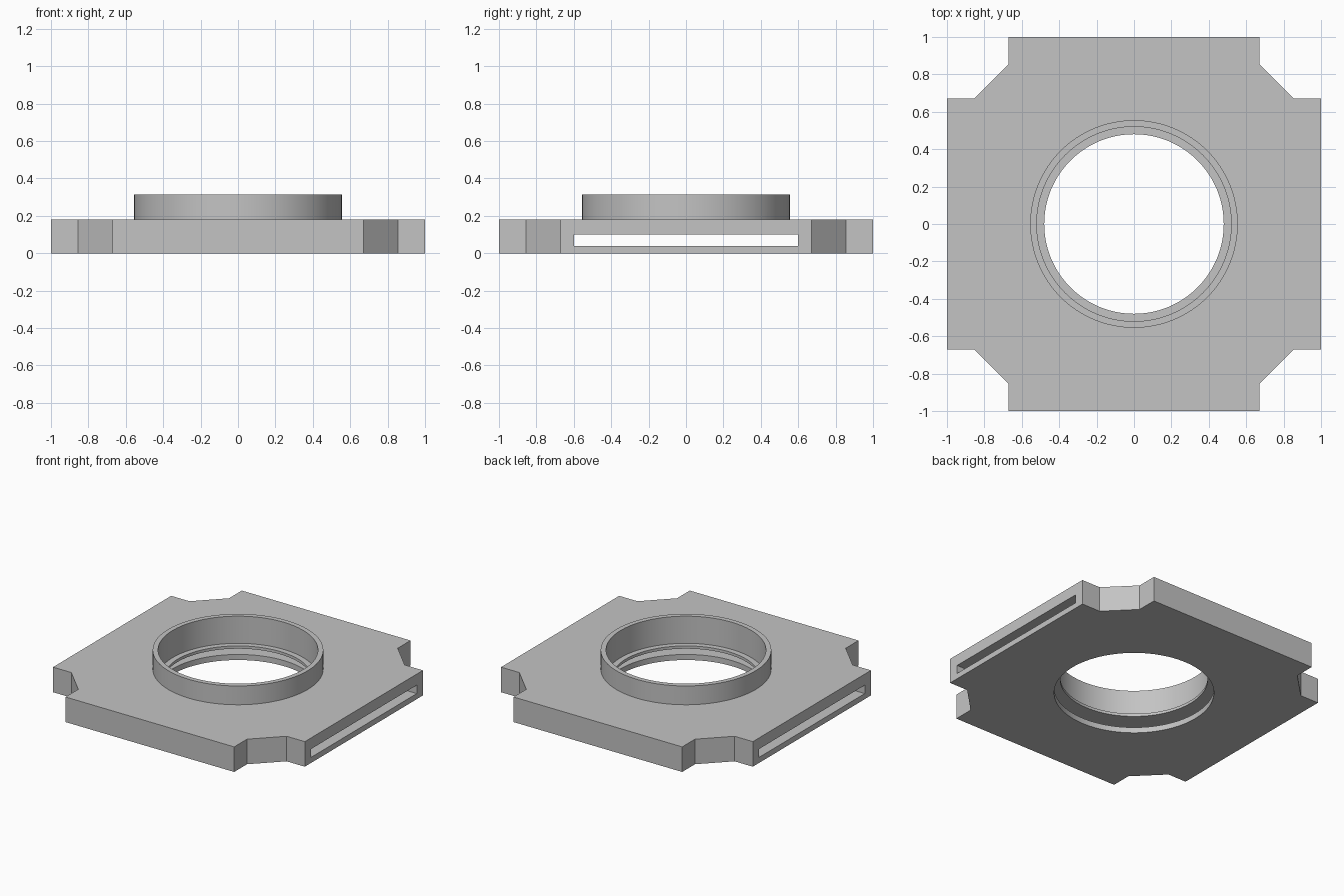
import bpy
import bmesh
import math

default = bpy.data.objects.get("Cube")
if default:
    bpy.data.objects.remove(default, do_unlink=True)

PLATE_TOP, COLLAR_TOP = 0.18, 0.315
SLOT_LOW, SLOT_HIGH, LIP_TOP = 0.04, 0.10, 0.12

grey = bpy.data.materials.new("plain_grey")
grey.use_nodes = True
colour = (0.55, 0.55, 0.55, 1)
grey.diffuse_color = colour
grey.node_tree.nodes["Principled BSDF"].inputs["Base Color"].default_value = colour


def prism(name, outline, low, high):
    """Extrude a counter-clockwise outline from low to high."""
    bm = bmesh.new()
    base = bm.faces.new([bm.verts.new((x, y, low)) for x, y in outline])
    top = bmesh.ops.extrude_face_region(bm, geom=[base])["geom"]
    bmesh.ops.translate(bm, vec=(0, 0, high - low),
                        verts=[v for v in top if isinstance(v, bmesh.types.BMVert)])
    bmesh.ops.recalc_face_normals(bm, faces=bm.faces)
    mesh = bpy.data.meshes.new(name)
    bm.to_mesh(mesh)
    bm.free()
    mesh.materials.append(grey)
    obj = bpy.data.objects.new(name, mesh)
    bpy.context.collection.objects.link(obj)
    return obj


def circle(radius, sides=128):
    return [(radius * math.cos(math.tau * i / sides),
             radius * math.sin(math.tau * i / sides)) for i in range(sides)]


def combine(body, tool, operation):
    """Apply a boolean and discard the tool."""
    tool.hide_render = True
    mod = body.modifiers.new(tool.name, 'BOOLEAN')
    mod.operation, mod.solver, mod.object = operation, 'EXACT', tool
    bpy.context.view_layer.objects.active = body
    bpy.ops.object.modifier_apply(modifier=mod.name)
    bpy.data.objects.remove(tool, do_unlink=True)


# Square plate with a stepped notch at each corner, one corner turned four times
corner = [(1, 0.67), (0.855, 0.67), (0.67, 0.855), (0.67, 1)]
outline = []
for turn in range(4):
    outline += corner
    corner = [(-y, x) for x, y in corner]
plate = prism("mounting_plate", outline, 0, PLATE_TOP)

# Raised collar
combine(plate, prism("collar", circle(0.555), 0.14, COLLAR_TOP), 'UNION')

# Stepped bore: a narrow lip between two wider openings
combine(plate, prism("lip_bore", circle(0.48), -0.1, 0.5), 'DIFFERENCE')
combine(plate, prism("upper_bore", circle(0.52), LIP_TOP, 0.5), 'DIFFERENCE')
combine(plate, prism("lower_bore", circle(0.52), -0.1, 0.07), 'DIFFERENCE')

# Slot running through from side to side
slot = [(-1.1, -0.6), (1.1, -0.6), (1.1, 0.6), (-1.1, 0.6)]
combine(plate, prism("slot", slot, SLOT_LOW, SLOT_HIGH), 'DIFFERENCE')

bpy.ops.object.select_all(action='DESELECT')
plate.select_set(True)
bpy.context.view_layer.objects.active = plate
bpy.ops.object.shade_smooth_by_angle(angle=math.radians(30))
